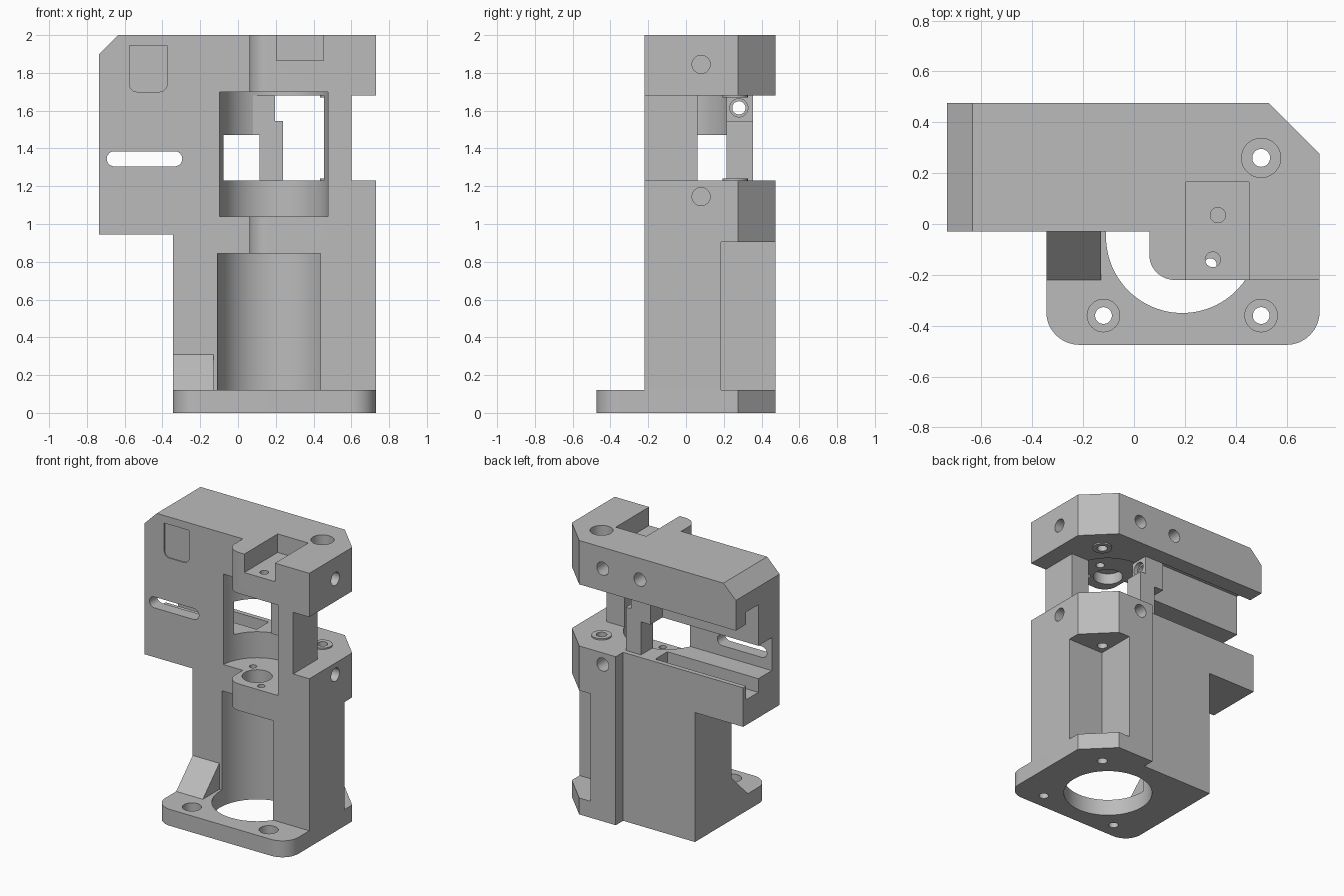
import bpy, bmesh
from math import sin, cos, radians, pi
from mathutils import Matrix

old = bpy.data.objects.get("Cube")
if old:
    bpy.data.objects.remove(old, do_unlink=True)

grey = bpy.data.materials.new("plain grey")
grey.use_nodes = True
COLOUR = (0.5, 0.5, 0.5, 1)
grey.diffuse_color = COLOUR
grey.node_tree.nodes["Principled BSDF"].inputs["Base Color"].default_value = COLOUR


def arc(cx, cy, r, start, end, n=16):
    angles = [radians(start + (end - start) * i / n) for i in range(n + 1)]
    return [(cx + r * cos(a), cy + r * sin(a)) for a in angles]


def prism(name, points, low, high, axis="z"):
    """Extrude a closed profile along an axis; the profile lies in the other two."""
    place = {"z": lambda u, v, w: (u, v, w),
             "y": lambda u, v, w: (u, w, v),
             "x": lambda u, v, w: (w, u, v)}[axis]
    bm = bmesh.new()
    bottom = [bm.verts.new(place(u, v, low)) for u, v in points]
    top = [bm.verts.new(place(u, v, high)) for u, v in points]
    bm.faces.new(bottom)
    bm.faces.new(top)
    for i in range(len(points)):
        j = (i + 1) % len(points)
        bm.faces.new((bottom[i], bottom[j], top[j], top[i]))
    bmesh.ops.recalc_face_normals(bm, faces=bm.faces)
    mesh = bpy.data.meshes.new(name)
    bm.to_mesh(mesh)
    bm.free()
    mesh.materials.append(grey)
    ob = bpy.data.objects.new(name, mesh)
    bpy.context.collection.objects.link(ob)
    return ob


def box(name, x0, x1, y0, y1, z0, z1):
    return prism(name, [(x0, y0), (x1, y0), (x1, y1), (x0, y1)], z0, z1)


def rod(name, u, v, r, low, high, axis="z", n=48):
    return prism(name, arc(u, v, r, 0, 360, n)[:-1], low, high, axis)


def combine(target, tool, operation="DIFFERENCE"):
    mod = target.modifiers.new("shape", "BOOLEAN")
    mod.operation = operation
    mod.solver = "EXACT"
    mod.object = tool
    bpy.context.view_layer.objects.active = target
    bpy.ops.object.modifier_apply(modifier=mod.name)
    bpy.data.objects.remove(tool, do_unlink=True)


FAR = 1.2
CX, CY = 0.19, -0.05                       # motor axis
BOLT = (0.5, 0.26)
LOW, HIGH = 1.23, 1.68                     # belt opening

# Main body: full-height plan with a rounded front block and a cut back corner
plan = [(-0.735, -0.03), (0.06, -0.03)] + arc(0.16, -0.12, 0.1, 180, 270, 12)
plan += [(0.73, -0.22), (0.73, 0.275), (0.53, 0.475), (-0.735, 0.475)]
body = prism("main_body", plan, 0.12, 2)

# Base flange with rounded front corners
flange = arc(-0.215, -0.345, 0.13, 180, 270) + arc(0.6, -0.345, 0.13, 270, 360)
flange += [(0.73, 0.275), (0.53, 0.475), (0.235, 0.475), (0.235, 0.39), (-0.345, 0.39)]
base = prism("base_flange", flange, 0, 0.12)

# Sloped gusset between flange and body
gusset = prism("gusset", [(-0.22, 0.12), (-0.03, 0.12), (-0.03, 0.31)], -0.345, -0.13, "x")

# Silhouette cuts: arm underside, stepped back, end chamfer, back corner recess
combine(body, box("cut", -FAR, -0.345, -FAR, FAR, -1, 0.945))
combine(body, box("cut", -FAR, 0.235, 0.39, FAR, -1, LOW))
combine(body, prism("cut", [(-0.835, 1.8), (-0.835, 2.2), (-0.435, 2.2)], -FAR, FAR, "y"))
combine(body, box("cut", 0.44, FAR, 0.185, FAR, 0, 0.905))

# Motor bore through flange and lower body
combine(body, rod("cut", CX, CY, 0.3, -0.1, 0.845, n=96))
combine(base, rod("cut", CX, CY, 0.3, -0.1, 0.3, n=96))
combine(gusset, rod("cut", CX, CY, 0.3, 0, 0.5, n=96))

# Pulley chamber, round at the back and open at the front
chamber = arc(CX, CY, 0.2875, 0, 180, 48) + [(CX - 0.2875, -0.5), (CX + 0.2875, -0.5)]
combine(body, prism("cut", chamber, 1.04, 1.7))

# Belt opening, leaving a front pillar and a stepped rear wall
combine(body, box("cut", 0.6, FAR, -FAR, FAR, LOW, HIGH))
combine(body, box("cut", 0.235, FAR, 0.06, FAR, LOW, HIGH))
combine(body, box("cut", -FAR, 0.3, 0.06, FAR, LOW, 1.47))
combine(body, box("cut", -FAR, 0.3, 0.215, FAR, 1.46, HIGH))

# Belt grooves above and below the opening
combine(body, box("cut", -FAR, 0.04, 0.215, 0.355, 1.6, 1.77))
combine(body, box("cut", -FAR, 0.0, 0.215, 0.355, 1.13, 1.3))

# Adjusting slot in the arm
slot = arc(-0.335, 1.345, 0.04, -90, 90) + arc(-0.655, 1.345, 0.04, 90, 270)
combine(body, prism("cut", slot, -0.3, 0.15, "y"))

# Plain shallow panel on the arm front
panel = [(-0.575, 1.945), (-0.375, 1.945)]
panel += arc(-0.415, 1.74, 0.04, 0, -90, 6) + arc(-0.535, 1.74, 0.04, -90, -180, 6)
combine(body, prism("cut", panel, -0.2, -0.022, "y"))

# Top pocket with two screw holes, bearing seats and motor screw holes
combine(body, box("cut", 0.205, 0.452, -0.5, 0.165, 1.865, 2.2))
for x, y in ((0.33, 0.035), (0.31, -0.14)):
    combine(body, rod("cut", x, y, 0.03, 1.65, 1.95, n=24))
combine(body, rod("cut", CX, CY, 0.1, 1.65, 1.78))
combine(body, rod("cut", CX, CY, 0.1, 0.8, 1.1))
for s in (-1, 1):
    combine(body, rod("cut", CX + s * 0.11, CY - s * 0.11, 0.025, 0.8, 1.1, n=24))

# Corner bolt hole with counterbore
combine(body, rod("cut", *BOLT, 0.077, 1.88, 2.2))
combine(body, rod("cut", *BOLT, 0.035, 0, 2.1))
combine(base, rod("cut", *BOLT, 0.035, -0.1, 0.3))

# Flange mounting holes
for x in (-0.12, 0.5):
    combine(base, rod("cut", x, -0.36, 0.033, -0.1, 0.3))
    combine(base, rod("cut", x, -0.36, 0.064, 0.06, 0.3))

# Blind mounting holes in the side and back faces
for z in (1.145, 1.845):
    combine(body, rod("cut", 0.08, z, 0.048, 0.58, FAR, "x"))
    combine(body, rod("cut", 0.34, z, 0.048, 0.34, FAR, "y"))
combine(body, rod("cut", 0.04, 1.845, 0.048, 0.34, FAR, "y"))

# Stepped rear column with a cross hole
outline = [(0.115, LOW), (0.238, LOW), (0.238, 1.545), (0.195, 1.545),
           (0.195, HIGH), (0.04, HIGH), (0.04, 1.47), (0.115, 1.47)]
column = prism("rear_column", outline, 0.215, 0.355, "y")
combine(column, rod("cut", 0.28, 1.615, 0.035, -0.5, 0.5, "x"))
combine(column, rod("cut", 0.28, 1.615, 0.048, 0.165, 0.5, "x"))

# Thin ring bosses around the corner bolt
parts = [body, base, gusset, column]
for name, z in (("lower_boss", LOW), ("upper_boss", HIGH - 0.01)):
    boss = rod(name, *BOLT, 0.067, z, z + 0.01)
    combine(boss, rod("cut", *BOLT, 0.035, 1, 2))
    parts.append(boss)

bpy.ops.object.select_all(action="DESELECT")
for ob in parts:
    ob.select_set(True)
bpy.context.view_layer.objects.active = body
bpy.ops.object.shade_smooth_by_angle(angle=radians(30))
